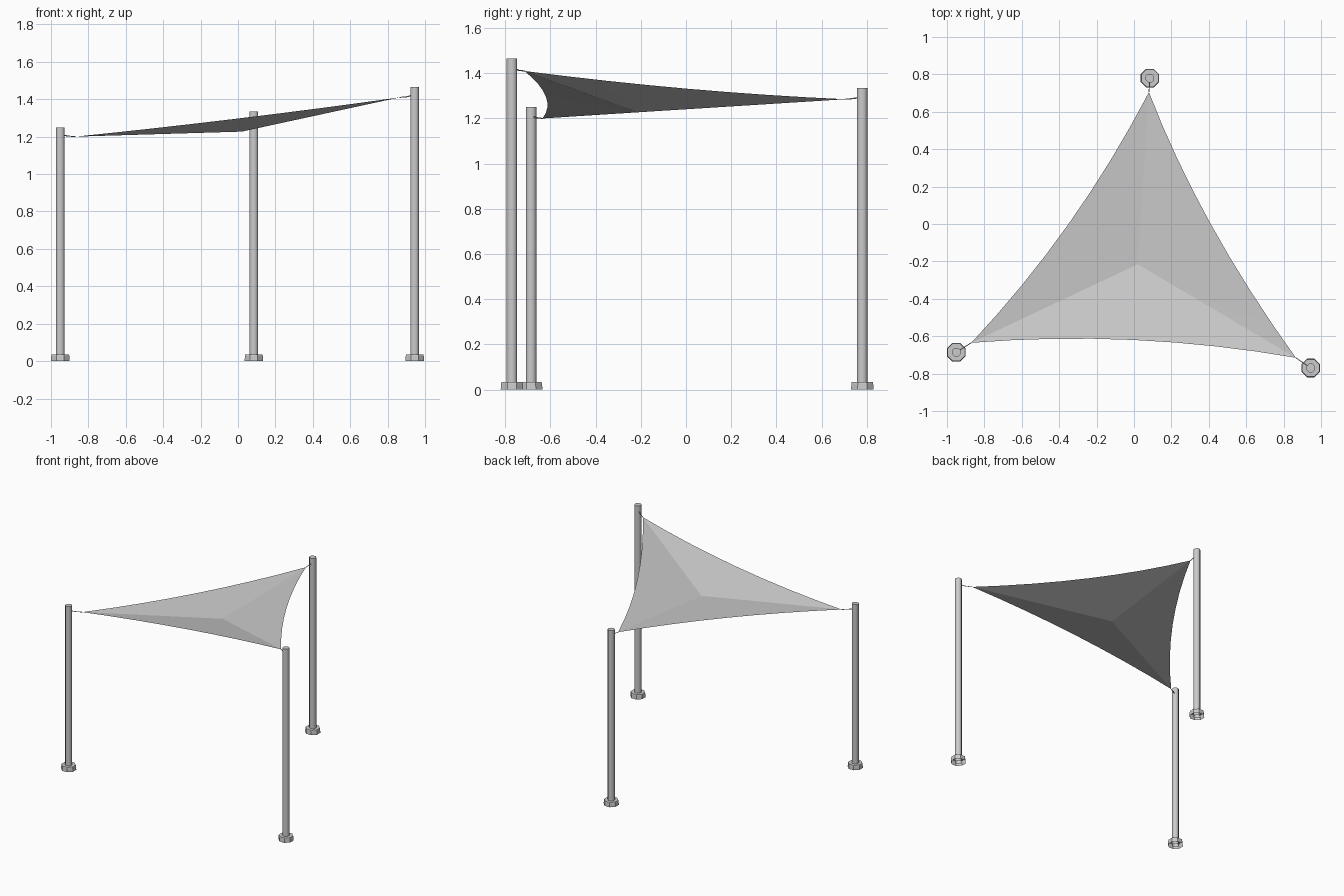
import bpy, bmesh, math
from mathutils import Vector

cube = bpy.data.objects.get("Cube")
if cube:
    bpy.data.objects.remove(cube, do_unlink=True)


def material(name, rgb):
    m = bpy.data.materials.new(name)
    m.use_nodes = True
    m.diffuse_color = (*rgb, 1)
    m.node_tree.nodes["Principled BSDF"].inputs["Base Color"].default_value = (*rgb, 1)
    return m


GREY = material("light grey", (0.6, 0.6, 0.6))


def finish(bm, name, angle=None):
    me = bpy.data.meshes.new(name)
    bm.to_mesh(me)
    bm.free()
    me.materials.append(GREY)
    ob = bpy.data.objects.new(name, me)
    bpy.context.collection.objects.link(ob)
    if angle:
        bpy.ops.object.select_all(action="DESELECT")
        ob.select_set(True)
        bpy.context.view_layer.objects.active = ob
        bpy.ops.object.shade_smooth_by_angle(angle=math.radians(angle))
    return ob


def lathe(name, x, y, profile, sides=8, angle=None):
    """Stack of rings (radius, z) with a cap on the last one, open below."""
    bm = bmesh.new()
    rings = []
    for r, z in profile:
        rings.append([bm.verts.new((x + r * math.cos((i + 0.5) * math.tau / sides),
                                    y + r * math.sin((i + 0.5) * math.tau / sides), z))
                      for i in range(sides)])
    for a, b in zip(rings, rings[1:]):
        for i in range(sides):
            j = (i + 1) % sides
            bm.faces.new((a[i], a[j], b[j], b[i]))
    bm.faces.new(rings[-1])
    return finish(bm, name, angle)


def rod(name, start, end, radius):
    bm = bmesh.new()
    d = end - start
    bmesh.ops.create_cone(bm, cap_ends=True, segments=6, radius1=radius,
                          radius2=radius, depth=d.length)
    turn = d.to_track_quat("Z", "Y").to_matrix()
    for v in bm.verts:
        v.co = turn @ v.co + (start + end) / 2
    return finish(bm, name, 50)


# Posts: name, x, y, height, and the sail corner each one holds
posts = [
    ("right", -0.95, -0.685, 1.25, Vector((-0.87, -0.635, 1.2))),
    ("left", 0.945, -0.77, 1.465, Vector((0.865, -0.715, 1.41))),
    ("back", 0.085, 0.78, 1.335, Vector((0.08, 0.705, 1.285))),
]

for side, x, y, h, corner in posts:
    lathe(side + "_post", x, y, [(0.025, 0.0), (0.025, h)], angle=50)
    lathe(side + "_post_base", x, y,
          [(0.054, 0.0), (0.052, 0.028), (0.05, 0.035)])
    # Fixing: eye bolt, turnbuckle and cable end
    anchor = Vector((x, y, h - 0.04))
    joint = anchor.lerp(corner, 0.55)
    joint.z = corner.z + 0.003
    rod(side + "_eye_bolt", anchor, joint, 0.003)
    rod(side + "_cable", joint, corner, 0.0025)

# Sail: three inward-curved edges joined to a sagging centre point
centre = Vector((0.02, -0.215, 1.227))
corners = [p[4] for p in posts]
middles = [Vector((0.0, -0.62, 1.297)),
           Vector((0.41, 0.0, 1.332)),
           Vector((-0.35, 0.0, 1.241))]
STEPS = 8
RINGS = 3

outline = []
for k in range(3):
    a, b = corners[k], corners[(k + 1) % 3]
    control = middles[k] * 2 - (a + b) / 2
    for i in range(STEPS):
        t = i / STEPS
        outline.append(a * (1 - t) ** 2 + control * 2 * t * (1 - t) + b * t * t)

bm = bmesh.new()
hub = bm.verts.new(centre)
rings = [[bm.verts.new(centre.lerp(p, r / RINGS)) for p in outline]
         for r in range(1, RINGS + 1)]
count = len(outline)
for i in range(count):
    j = (i + 1) % count
    bm.faces.new((hub, rings[0][i], rings[0][j]))
    for inner, outer in zip(rings, rings[1:]):
        bm.faces.new((inner[i], outer[i], outer[j], inner[j]))
finish(bm, "shade_sail", 7)
